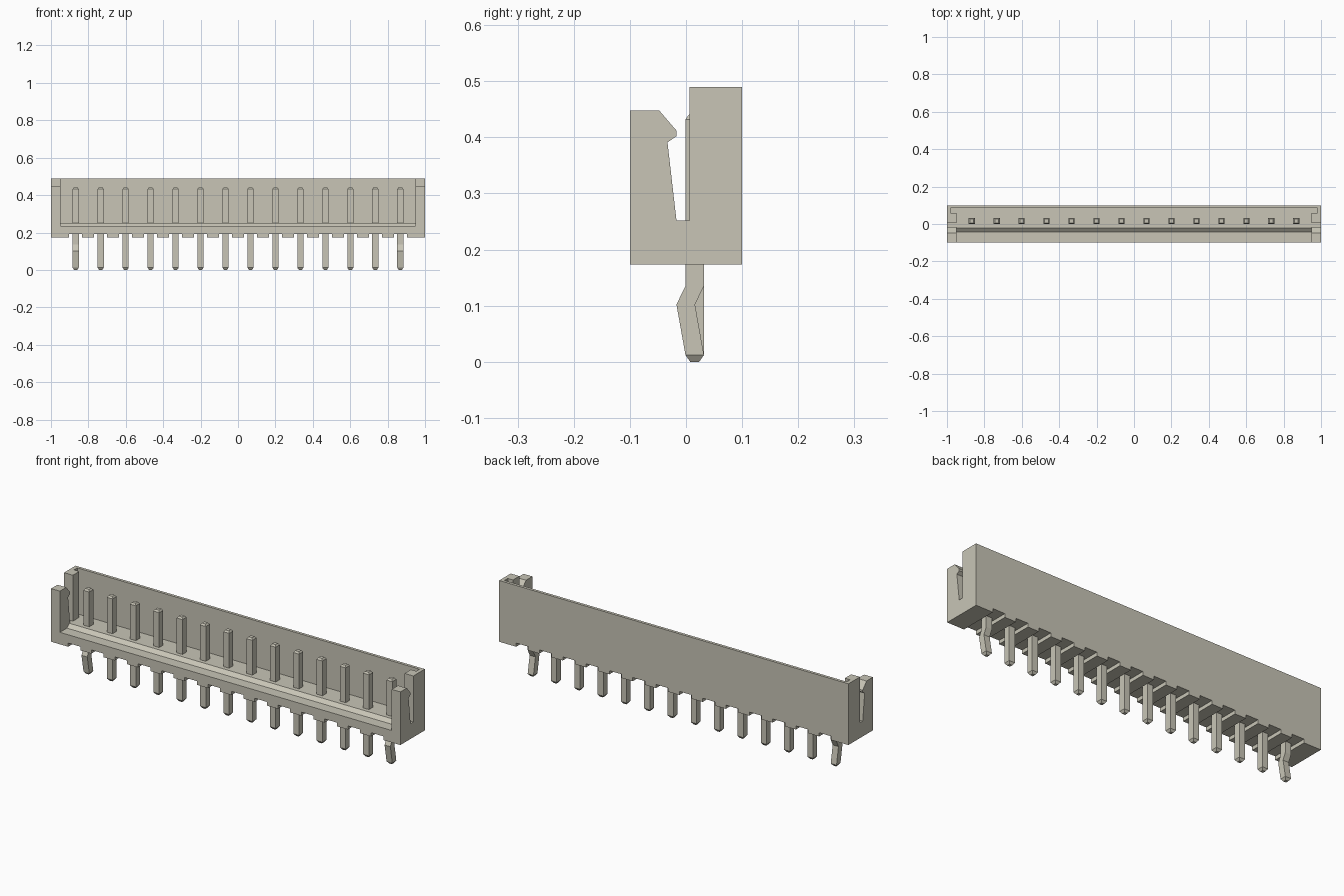
import bpy, bmesh

if "Cube" in bpy.data.objects:
    bpy.data.objects.remove(bpy.data.objects["Cube"], do_unlink=True)

# One warm grey plastic for everything
COLOUR = (0.58, 0.56, 0.47, 1.0)
mat = bpy.data.materials.new("warm_grey")
mat.use_nodes = True
mat.diffuse_color = COLOUR
bsdf = mat.node_tree.nodes["Principled BSDF"]
bsdf.inputs["Base Color"].default_value = COLOUR
bsdf.inputs["Roughness"].default_value = 0.6

PIN_COUNT, PITCH = 14, 0.1335
PIN_X = [(i - (PIN_COUNT - 1) / 2) * PITCH for i in range(PIN_COUNT)]


def finish(name, bm):
    bmesh.ops.recalc_face_normals(bm, faces=bm.faces)
    mesh = bpy.data.meshes.new(name)
    bm.to_mesh(mesh)
    bm.free()
    mesh.materials.append(mat)
    obj = bpy.data.objects.new(name, mesh)
    bpy.context.collection.objects.link(obj)
    return obj


def extrude_x(name, profile, x0, x1):
    """Extrude a (y, z) profile from x0 to x1."""
    bm = bmesh.new()
    face = bm.faces.new([bm.verts.new((x0, y, z)) for y, z in profile])
    new = bmesh.ops.extrude_face_region(bm, geom=[face])["geom"]
    bmesh.ops.translate(bm, vec=(x1 - x0, 0, 0),
                        verts=[v for v in new if isinstance(v, bmesh.types.BMVert)])
    return finish(name, bm)


def rect(y0, y1, z0, z1):
    return [(y0, z0), (y1, z0), (y1, z1), (y0, z1)]


def cut(target, cutter):
    cutter.hide_render = True
    mod = target.modifiers.new("cut", "BOOLEAN")
    mod.operation, mod.solver, mod.object = "DIFFERENCE", "EXACT", cutter
    bpy.context.view_layer.objects.active = target
    bpy.ops.object.modifier_apply(modifier=mod.name)
    bpy.data.objects.remove(cutter, do_unlink=True)


# Housing: the end outline, with hooked latch and slot, run over the full length
housing = extrude_x("housing", [
    (-0.1, 0.173), (0.1, 0.173), (0.1, 0.49), (0.006, 0.49), (0.006, 0.252),
    (-0.017, 0.252), (-0.033, 0.391), (-0.017, 0.402), (-0.017, 0.412),
    (-0.048, 0.448), (-0.1, 0.448)], -1, 1)

# Open front cavity with a low sill and a sloped step up to the floor
cut(housing, extrude_x("cavity_cutter", [
    (-0.2, 0.235), (-0.043, 0.235), (-0.022, 0.252), (0.085, 0.252),
    (0.085, 0.6), (-0.2, 0.6)], -0.95, 0.95))

# Rear grooves that thin the end walls
cut(housing, extrude_x("groove_cutter", rect(0.058, 0.085, 0.252, 0.6), -0.98, 0.98))

# Underside slots, one around each pin
for x in PIN_X:
    cut(housing, extrude_x("slot_cutter", rect(-0.2, 0.2, 0.1, 0.192), x - 0.035, x + 0.035))


def pin(name, x, kinked):
    """Square pin built from stacked rings: (centre y, z, half width)."""
    h, c = 0.0165, 0.0155
    rings = [(c, 0.0, 0.008), (c, 0.012, h)]
    if kinked:
        rings += [(-0.0005, 0.102, h), (c, 0.135, h)]
    rings += [(c, 0.432, h), (c, 0.441, 0.010)]
    bm = bmesh.new()
    loops = [[bm.verts.new((x + sx * w, y + sy * w, z))
              for sx, sy in ((-1, -1), (1, -1), (1, 1), (-1, 1))] for y, z, w in rings]
    for a, b in zip(loops, loops[1:]):
        for i in range(4):
            j = (i + 1) % 4
            bm.faces.new((a[i], a[j], b[j], b[i]))
    bm.faces.new(loops[0])
    bm.faces.new(loops[-1])
    return finish(name, bm)


# Contact pins; the two outermost have a retaining kink
for i, x in enumerate(PIN_X):
    pin(f"pin_{i + 1}", x, i in (0, PIN_COUNT - 1))
